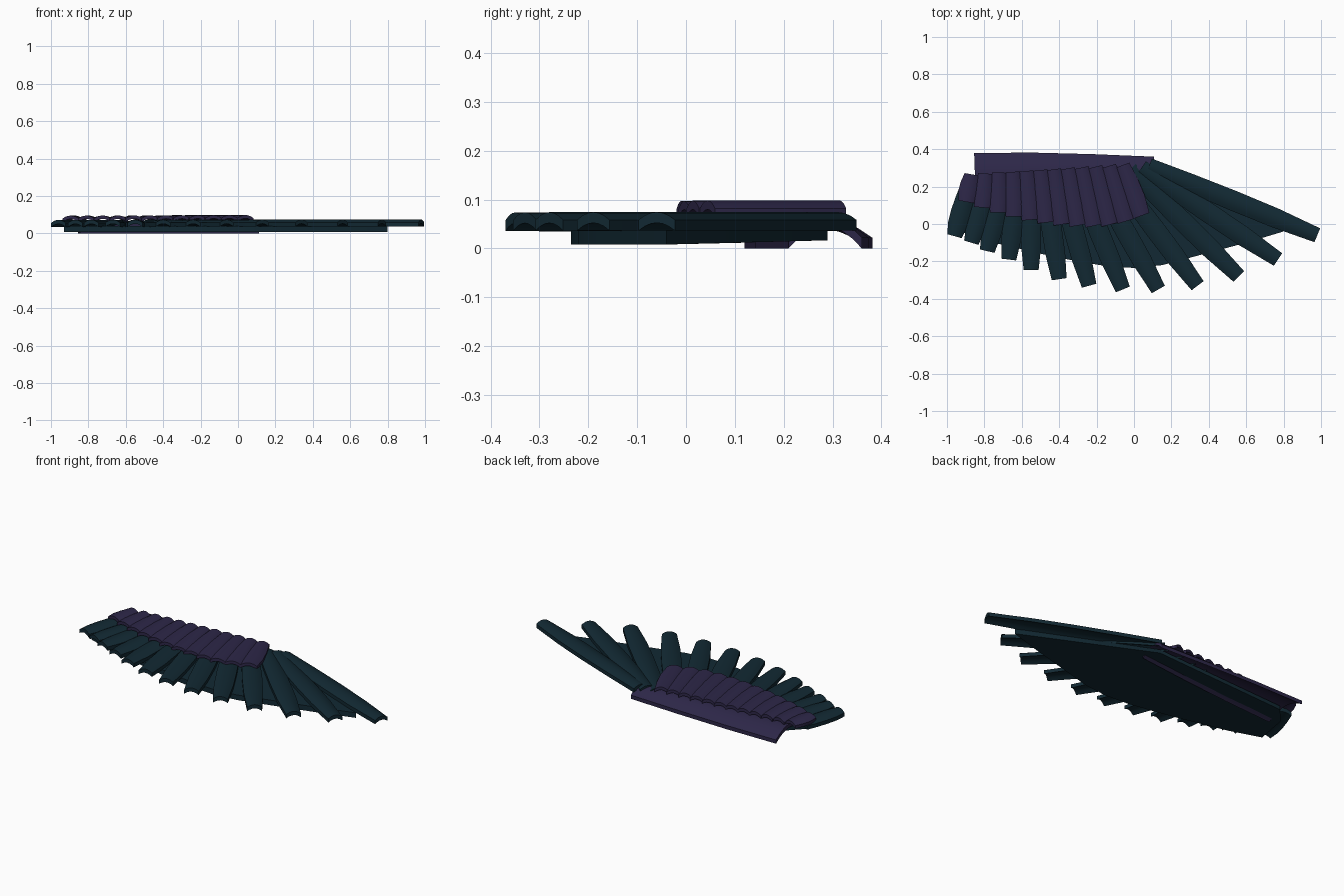
import bpy
from mathutils import Vector

cube = bpy.data.objects.get("Cube")
if cube:
    bpy.data.objects.remove(cube, do_unlink=True)


def material(name, rgb):
    m = bpy.data.materials.new(name)
    m.use_nodes = True
    m.diffuse_color = (*rgb, 1)
    bsdf = m.node_tree.nodes["Principled BSDF"]
    bsdf.inputs["Base Color"].default_value = (*rgb, 1)
    bsdf.inputs["Roughness"].default_value = 0.8
    return m


teal = material("dark teal", (0.006, 0.022, 0.033))
purple = material("dark purple", (0.026, 0.020, 0.065))


def add_mesh(name, verts, faces, mat):
    mesh = bpy.data.meshes.new(name)
    mesh.from_pydata(verts, [], faces)
    mesh.materials.append(mat)
    obj = bpy.data.objects.new(name, mesh)
    bpy.context.collection.objects.link(obj)
    bpy.ops.object.select_all(action="DESELECT")
    obj.select_set(True)
    bpy.context.view_layer.objects.active = obj
    bpy.ops.object.shade_smooth_by_angle(angle=0.7)
    return obj


def feather(name, root, tip, z, widths, rise, thick, mat, steps=6):
    """Arched strip from root to tip, with a width for each even station."""
    root, tip = Vector(root), Vector(tip)
    axis = (tip - root).normalized()
    side = Vector((-axis.y, axis.x))
    across = [2 * k / steps - 1 for k in range(steps + 1)]
    ring = [(s, rise * (1 - s * s) + thick) for s in across]
    ring += [(s, rise * (1 - s * s)) for s in reversed(across)]
    n, verts, faces = len(ring), [], []
    for j, w in enumerate(widths):
        centre = root.lerp(tip, j / (len(widths) - 1))
        for s, h in ring:
            p = centre + side * (s * w / 2)
            verts.append((p.x, p.y, z + h))
    for j in range(len(widths) - 1):
        for k in range(n):
            a, b = j * n + k, j * n + (k + 1) % n
            faces.append((a, b, b + n, a + n))
    # End caps as quads between the upper and lower arcs
    last = (len(widths) - 1) * n
    for k in range(steps):
        cap = (k, n - 1 - k, n - 2 - k, k + 1)
        faces.append(cap)
        faces.append(tuple(last + i for i in reversed(cap)))
    return add_mesh(name, verts, faces, mat)


# Long flight feathers, fanned from the outer tip to the inner end
flight_tips = [(.98, -.06), (.77, -.19), (.56, -.28), (.34, -.33), (.13, -.35),
               (-.06, -.35), (-.24, -.33), (-.4, -.295), (-.55, -.245),
               (-.67, -.19), (-.785, -.145), (-.87, -.1), (-.96, -.065)]
root_x = [.08, .04, -.02, -.12, -.22, -.31, -.4, -.48, -.55, -.62, -.7, -.78, -.89]
for i, (tip, x) in enumerate(zip(flight_tips, root_x)):
    feather("flight_feather", (x, .31 - .01 * i), tip, .0365 - .0002 * i,
            (.085, .1, .108, .105, .08), .016, .022, teal)

# Short covert feathers over the roots
for i in range(12):
    bend = .006 if i < 3 else .002
    tip = (.04 - .085 * i, -.01 + bend * (i - 3) ** 2)
    root = (-.06 - .0735 * i, .315 - .0045 * i)
    feather("covert_feather", root, tip, .064 - .0003 * i,
            (.075, .1, .108, .09), .016, .018, purple)

# Arched leading edge
feather("leading_edge", (-.85, .25), (.11, .285), 0,
        (.26, .24, .2, .15), .045, .022, purple, steps=8)

# Under panel that backs the fan
outline = [(.06, .29), (.8, -.04), (.6, -.1), (.45, -.14), (.3, -.18),
           (.15, -.22), (0, -.235), (-.15, -.225), (-.3, -.2), (-.45, -.17),
           (-.6, -.135), (-.75, -.1), (-.93, -.04), (-.9, .15), (-.82, .24)]
n = len(outline)
verts = [(x, y, .008 + .03 * max(0, y)) for x, y in outline]
verts += [(x, y, .038) for x, y in outline]
faces = [tuple(range(n)), tuple(reversed(range(n, 2 * n)))]
faces += [(k, k + n, (k + 1) % n + n, (k + 1) % n) for k in range(n)]
add_mesh("under_panel", verts, faces, teal)
